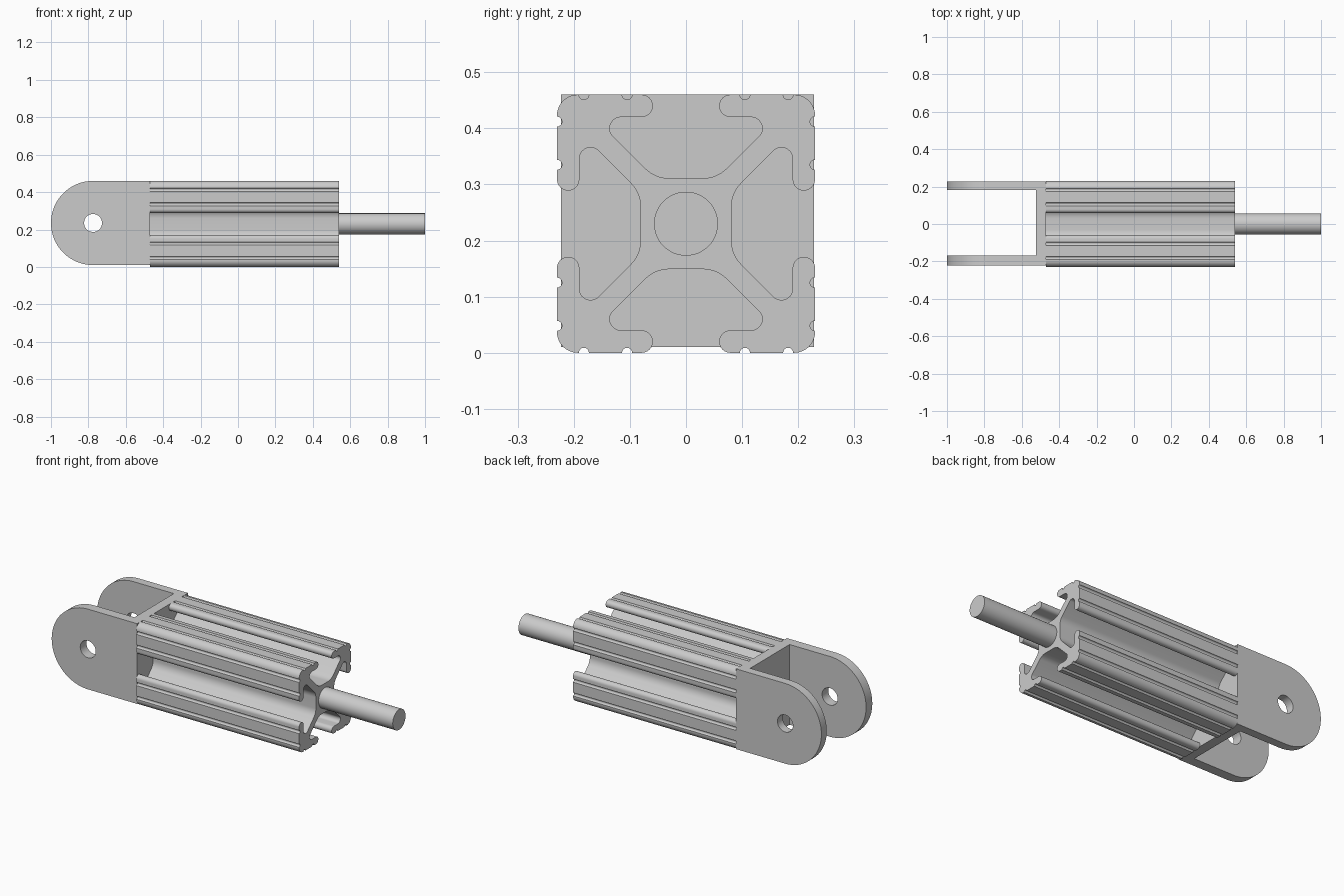
import bpy, bmesh
from math import sin, cos, pi, radians
from mathutils import Matrix, Vector

if "Cube" in bpy.data.objects:
    bpy.data.objects.remove(bpy.data.objects["Cube"])

CZ = 0.23  # height of the long axis


def arc(cx, cy, r, a0, a1, n):
    return [(cx + r * cos(radians(a0 + (a1 - a0) * i / n)),
             cy + r * sin(radians(a0 + (a1 - a0) * i / n))) for i in range(n + 1)]


def extrude(name, points, offset):
    """Closed outline of 3D points pushed along an offset."""
    bm = bmesh.new()
    face = bm.faces.new([bm.verts.new(p) for p in points])
    res = bmesh.ops.extrude_face_region(bm, geom=[face], use_keep_orig=True)
    verts = [g for g in res["geom"] if isinstance(g, bmesh.types.BMVert)]
    bmesh.ops.translate(bm, vec=Vector(offset), verts=verts)
    bmesh.ops.recalc_face_normals(bm, faces=bm.faces[:])
    mesh = bpy.data.meshes.new(name)
    bm.to_mesh(mesh)
    bm.free()
    ob = bpy.data.objects.new(name, mesh)
    bpy.context.collection.objects.link(ob)
    return ob


def activate(ob):
    bpy.ops.object.select_all(action='DESELECT')
    ob.select_set(True)
    bpy.context.view_layer.objects.active = ob


def smooth(ob):
    activate(ob)
    bpy.ops.object.shade_smooth_by_angle(angle=radians(32))


def cut(ob, cutter):
    cutter.hide_render = True
    mod = ob.modifiers.new("cut", 'BOOLEAN')
    mod.operation = 'DIFFERENCE'
    mod.solver = 'EXACT'
    mod.object = cutter
    activate(ob)
    bpy.ops.object.modifier_apply(modifier=mod.name)
    bpy.data.objects.remove(cutter)


# Slotted rail: half of one side, from corner to slot floor, mirrored then turned four times
half = arc(0.193, 0.193, 0.037, 45, 90, 6)           # outer corner
half += arc(0.182, 0.23, 0.009, 0, -180, 8)          # grooves
half += arc(0.105, 0.23, 0.009, 0, -180, 8)
half += arc(0.079, 0.21, 0.02, 90, 270, 12)          # rounded lip
half += arc(0.116, 0.17, 0.02, 90, -45, 10)          # slot corner
half += arc(0.030, 0.141, 0.06, -45, -90, 8)         # slot floor
side = half + [(-u, v) for u, v in reversed(half)][:-1]
outline = []
for k in range(4):
    rot = Matrix.Rotation(k * pi / 2, 2)
    outline += [rot @ Vector(p) for p in side]
rail = extrude("slotted_rail", [(-0.47, p.x, p.y + CZ) for p in outline], (1.01, 0, 0))
smooth(rail)

# Rod coming out of the rail
rod = extrude("rod", [(0.5, y, z) for y, z in arc(0, CZ, 0.057, 0, 360, 48)[:-1]], (0.5, 0, 0))
smooth(rod)

# Fork bracket: rounded block, cut by the gap and the pin hole
PX, PZ, Y0, Y1 = -0.775, 0.235, -0.223, 0.228
shape = [(-0.47, 0.01), (-0.47, 0.46)] + arc(PX, PZ, 0.225, 90, 270, 40)
fork = extrude("fork_bracket", [(x, Y0, z) for x, z in shape], (0, Y1 - Y0, 0))
gap = extrude("gap_cutter", [(x, -0.168, z) for x, z in
              [(-1.1, -0.1), (-0.525, -0.1), (-0.525, 0.6), (-1.1, 0.6)]], (0, 0.349, 0))
cut(fork, gap)
hole = extrude("hole_cutter", [(x, -0.4, z) for x, z in arc(PX, PZ, 0.048, 0, 360, 40)[:-1]],
               (0, 0.8, 0))
cut(fork, hole)
smooth(fork)
